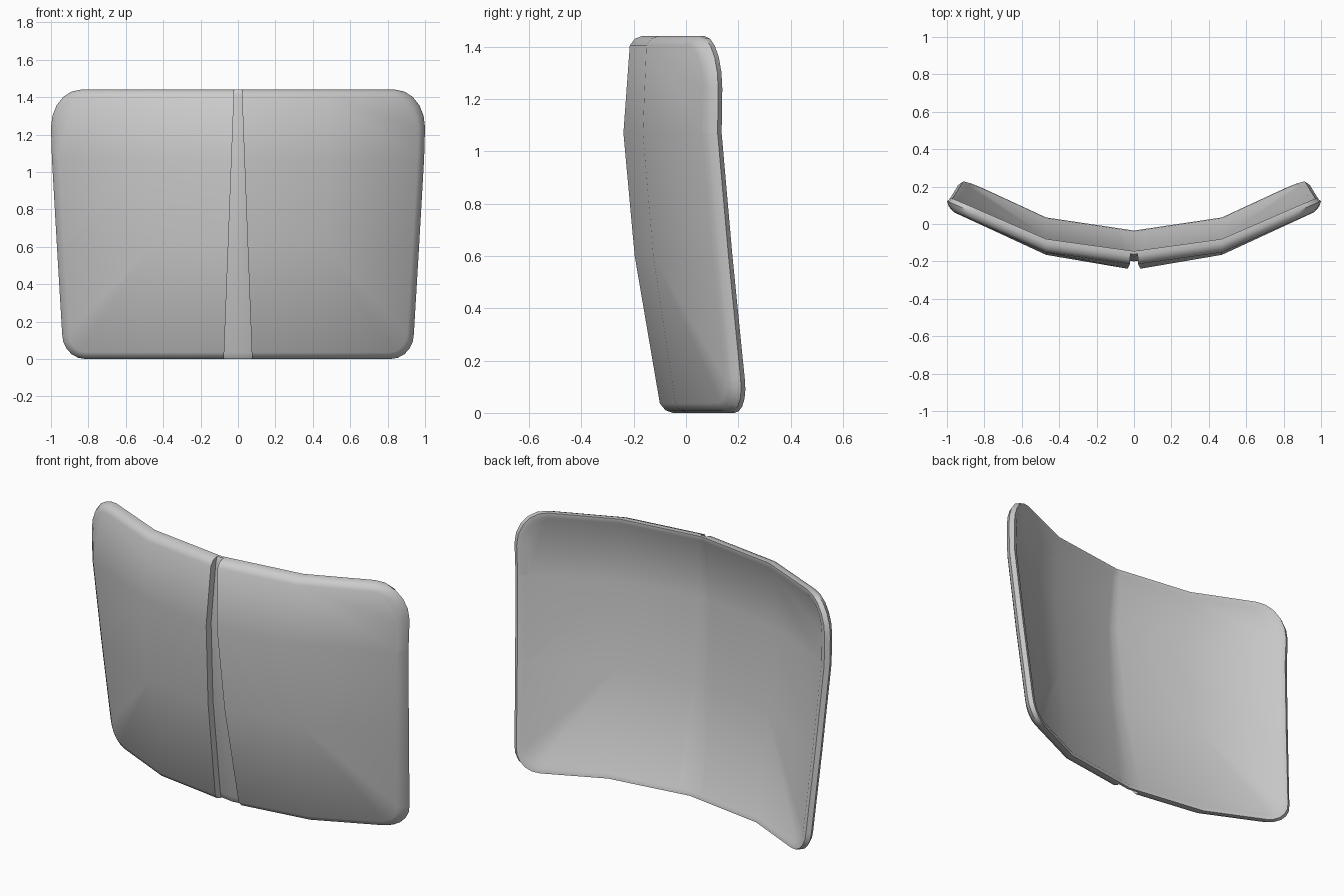
import bpy, bmesh
from math import sin, cos, pi
from mathutils import Vector

if "Cube" in bpy.data.objects:
    bpy.data.objects.remove(bpy.data.objects["Cube"])

# Front surface depth (y) sampled on a coarse grid of columns (|x|) and rows (z)
COLS = [0.0, 0.47, 1.0]
ROWS = [0.0, 0.6, 1.07, 1.44]
DEPTH = [[-0.105, -0.035, 0.21],
         [-0.205, -0.125, 0.135],
         [-0.245, -0.165, 0.08],
         [-0.215, -0.15, 0.08]]
BACK = 0.07  # shell thickness


def span(vals, t):
    i = 0
    while i < len(vals) - 2 and t > vals[i + 1]:
        i += 1
    return i, (t - vals[i]) / (vals[i + 1] - vals[i])


def surface(x, z):
    i, u = span(COLS, abs(x))
    j, v = span(ROWS, z)
    low = DEPTH[j][i] * (1 - u) + DEPTH[j][i + 1] * u
    high = DEPTH[j + 1][i] * (1 - u) + DEPTH[j + 1][i + 1] * u
    return low * (1 - v) + high * v


def arc(cx, cz, rx, rz, a0, n=5):
    return [(cx + rx * cos(a0 + pi / 2 * k / n), cz + rz * sin(a0 + pi / 2 * k / n))
            for k in range(n + 1)]


def outline():
    right = arc(0.815, 0.13, 0.125, 0.13, -pi / 2) + [(0.968, 0.6), (0.995, 1.07)]
    right += arc(0.84, 1.24, 0.16, 0.2, 0)
    return right + [(-x, z) for x, z in reversed(right)]


def inset(bm, face, width, y):
    bmesh.ops.inset_region(bm, faces=[face], thickness=width, use_even_offset=True)
    for v in face.verts:
        v.co.y = y


def cut(bm, co, no, **kw):
    bmesh.ops.bisect_plane(bm, geom=bm.verts[:] + bm.edges[:] + bm.faces[:],
                           dist=1e-5, plane_co=co, plane_no=no, **kw)
    if kw:
        bmesh.ops.holes_fill(bm, edges=[e for e in bm.edges if e.is_boundary], sides=0)


def make_shell(name, rim, clips):
    """rim: depths of outer edge, shoulder and front face."""
    bm = bmesh.new()
    pts = outline()
    fv = [bm.verts.new((x, rim[0], z)) for x, z in pts]
    bv = [bm.verts.new((x * 0.975, BACK, z)) for x, z in pts]
    front, back = bm.faces.new(fv), bm.faces.new(bv[::-1])
    for k in range(len(pts)):
        n = (k + 1) % len(pts)
        bm.faces.new((fv[n], fv[k], bv[k], bv[n]))
    bm.normal_update()
    # rounded front rim, shallow recess behind
    inset(bm, front, 0.01, rim[1])
    inset(bm, front, 0.026, rim[2])
    inset(bm, back, 0.025, BACK)
    inset(bm, back, 0.02, BACK - 0.012)
    # facet lines, then groove sides
    for x in (-0.47, 0, 0.47):
        cut(bm, (x, 0, 0), (1, 0, 0))
    for z in ROWS[1:3]:
        cut(bm, (0, 0, z), (0, 0, 1))
    for side, kw in clips:
        cut(bm, (0.075 * side, 0, 0), (1.44 * side, 0, 0.055), **kw)
    for v in bm.verts:
        v.co.y += surface(v.co.x, v.co.z)
    bmesh.ops.recalc_face_normals(bm, faces=bm.faces[:])
    me = bpy.data.meshes.new(name)
    bm.to_mesh(me)
    bm.free()
    ob = bpy.data.objects.new(name, me)
    bpy.context.collection.objects.link(ob)
    bpy.ops.object.select_all(action='DESELECT')
    ob.select_set(True)
    bpy.context.view_layer.objects.active = ob
    bpy.ops.object.shade_smooth_by_angle(angle=0.75)
    return ob


# Two curved panel halves
for side, name in ((1, "panel_right"), (-1, "panel_left")):
    make_shell(name, (0.043, 0.017, 0.0), [(side, {"clear_inner": True})])

# Recessed tapering groove floor between them
make_shell("groove_floor", (0.054, 0.049, 0.045),
           [(1, {"clear_outer": True}), (-1, {"clear_outer": True})])
